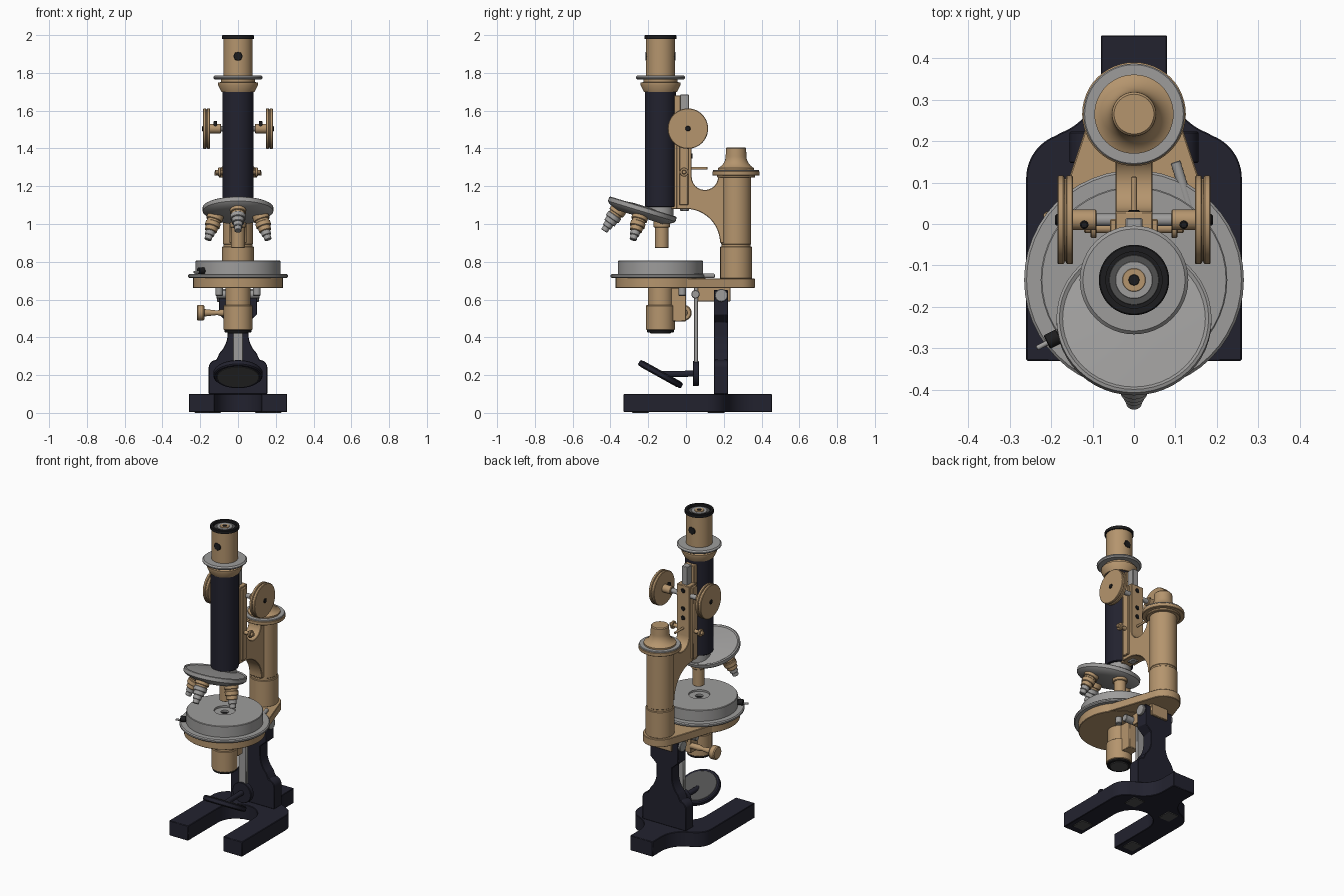
import bpy, bmesh
from math import pi, sin, cos, radians
from mathutils import Vector, Matrix

default = bpy.data.objects.get("Cube")
if default:
    bpy.data.objects.remove(default, do_unlink=True)


def material(name, *rgb):
    made = bpy.data.materials.new(name)
    made.use_nodes = True
    made.diffuse_color = (*rgb, 1)
    made.node_tree.nodes["Principled BSDF"].inputs["Base Color"].default_value = (*rgb, 1)
    return made


BRASS = material("brass", .46, .3, .155)
NAVY = material("navy enamel", .016, .016, .028)
STEEL = material("steel grey", .34, .335, .33)
BLACK = material("black", .012, .012, .013)
GLASS = material("dark glass", .08, .08, .08)

# Main axes of the instrument
LEFT, BACK, UP = Matrix.Identity(3)
SIDES = (LEFT, -LEFT)
ORIGIN = Vector()
TUBE = -.135 * BACK
COLUMN = .265 * BACK
parts = []


def finish(name, bm, mat):
    bmesh.ops.recalc_face_normals(bm, faces=bm.faces)
    mesh = bpy.data.meshes.new(name)
    bm.to_mesh(mesh)
    bm.free()
    mesh.materials.append(mat)
    ob = bpy.data.objects.new(name, mesh)
    bpy.context.collection.objects.link(ob)
    parts.append(ob)
    return ob


def turned(name, mat, profile, at=ORIGIN, axis=UP, sides=48):
    """Spin (radius, height) points around an axis, closing both ends."""
    points = [(0, profile[0][1]), *profile, (0, profile[-1][1])]
    bm = bmesh.new()
    verts = [bm.verts.new((r, 0, h)) for r, h in points]
    edges = [bm.edges.new(pair) for pair in zip(verts, verts[1:]) if pair[0].co != pair[1].co]
    bmesh.ops.spin(bm, geom=verts + edges, cent=ORIGIN, axis=UP, angle=2 * pi, steps=sides)
    bmesh.ops.remove_doubles(bm, verts=bm.verts, dist=.00001)
    bm.transform(Matrix.Translation(at) @ axis.to_track_quat('Z', 'Y').to_matrix().to_4x4())
    return finish(name, bm, mat)


def disc(name, mat, radius, low, high, at=ORIGIN, axis=UP, edge=.003, sides=48):
    """Cylinder with chamfered rims."""
    profile = [(radius - edge, low), (radius, low + edge), (radius, high - edge), (radius - edge, high)]
    return turned(name, mat, profile, at, axis, sides)


def rod(name, mat, start, end, radius):
    span = Vector(end) - Vector(start)
    return disc(name, mat, radius, 0, span.length, Vector(start), span, edge=.002, sides=24)


def prism(name, mat, outline, axis, low, high, bevel=.003):
    """Extrude a flat outline along x (y,z points), y (x,z points) or z (x,y points)."""
    slot = 'xyz'.index(axis)
    bm = bmesh.new()
    corners = []
    for point in outline:
        co = list(point)
        co.insert(slot, low)
        corners.append(bm.verts.new(co))
    result = bmesh.ops.extrude_face_region(bm, geom=[bm.faces.new(corners)])
    moved = [v for v in result['geom'] if isinstance(v, bmesh.types.BMVert)]
    bmesh.ops.translate(bm, vec=(LEFT, BACK, UP)[slot] * (high - low), verts=moved)
    ob = finish(name, bm, mat)
    mod = ob.modifiers.new("bevel", 'BEVEL')
    mod.width, mod.limit_method = bevel, 'ANGLE'
    return ob


def block(name, mat, half, front, rear, low, high, middle=0):
    outline = [(middle - half, front), (middle + half, front), (middle + half, rear), (middle - half, rear)]
    return prism(name, mat, outline, 'z', low, high)


def arc(u, v, radius, start, end, steps=12):
    angles = [radians(start + (end - start) * i / steps) for i in range(steps + 1)]
    return [(u + radius * cos(a), v + radius * sin(a)) for a in angles]


def mirrored(half):
    return half + [(-x, other) for x, other in reversed(half)]


# Horseshoe foot with thin pads underneath
shoulder = arc(.15, .11, .11, 0, 70) + arc(.23, .36, .15, 250, 180)
foot = mirrored([(.125, -.33), (.26, -.33), *shoulder, (.08, .455)])
prism("foot", NAVY, foot + arc(0, -.02, .125, 180, 0), 'z', .004, .1)
for side in SIDES:
    for name, out, y in (("front_pad", .19, -.24), ("rear_pad", .13, .16)):
        block(name, GLASS, .04, y - .045, y + .045, 0, .008, middle=side.x * out)

# Pillar with broad shoulders, narrow waist and flared head
waist = arc(.115, .24, .04, 0, 90) + arc(.2, .42, .145, 225, 180)
prism("pillar", NAVY, mirrored([(.155, .1), *waist, (.055, .48), (.1, .52), (.1, .65)]), 'y', .147, .223)
hinge = .187 * BACK + .622 * UP
disc("tilt_hinge", STEEL, .034, -.112, .112, hinge, LEFT)
block("hinge_block", BRASS, .06, .06, .235, .59, .665)
disc("hinge_pin", STEEL, .022, -.115, .115, .05 * BACK + .628 * UP, LEFT)

# Stage bracket and round rotating stage
bracket = [(.2, -.02), (.15, .13), *arc(0, COLUMN.y, .1, 15, 89)]
prism("stage_bracket", BRASS, mirrored(bracket), 'z', .662, .712)
disc("stage_base", BRASS, .238, .66, .716, TUBE)
disc("stage_ring", STEEL, .265, .714, .735, TUBE, edge=.006)
well = [(.062, .806), (.062, .795), (.024, .795), (.024, .75)]
turned("stage_drum", STEEL, [(.225, .73), (.225, .803), (.222, .806), *well], TUBE)
disc("stage_opening", BLACK, .023, .75, .785, TUBE)
rod("stage_lever", STEEL, (-.15, -.255, .745), (-.235, -.3, .745), .006)
rod("stage_screw", BLACK, (-.18, -.27, .752), (-.21, -.285, .752), .018)
rod("stage_clamp", STEEL, (.14, .02, .725), (.1, .15, .725), .012)

# Condenser under the stage
disc("condenser_neck", BRASS, .067, .56, .665, TUBE)
disc("condenser_body", BRASS, .076, .438, .57, TUBE)
disc("condenser_rim", BLACK, .071, .425, .44, TUBE)
disc("condenser_lens", GLASS, .055, .421, .43, TUBE)
block("condenser_slide", BRASS, .035, -.08, 0, .485, .662)
knob = .53 * UP - .012 * BACK
turned("condenser_stem", BRASS, [(.018, .03), (.018, .09), (.012, .11), (.02, .18)], knob, -LEFT)
disc("condenser_knob", BRASS, .042, .178, .218, knob, -LEFT, edge=.006)
for side in SIDES:
    disc("stage_underscrew", STEEL, .02, .62, .665, side * .1 - .02 * BACK)

# Mirror on its hanging bar
block("mirror_bar", STEEL, .027, .043, .064, .2, .665)
pivot = .052 * BACK + .208 * UP
disc("mirror_pivot", NAVY, .066, -.016, .016, pivot, BACK)
mirror, tilt = TUBE + .205 * UP, BACK + 1.8 * UP
disc("mirror_frame", NAVY, .13, -.016, .016, mirror, tilt, edge=.006)
disc("mirror_glass", GLASS, .113, -.018, .018, mirror, tilt)
rod("mirror_arm", NAVY, mirror, pivot, .016)

# Fine focus column with its collar and waisted cap
disc("column_base", BRASS, .084, .71, .88, COLUMN)
disc("column_groove", BRASS, .077, .87, .9, COLUMN)
disc("column", BRASS, .08, .892, 1.25, COLUMN)
disc("column_collar", BRASS, .1, 1.245, 1.265, COLUMN)
disc("collar_rim", BRASS, .125, 1.256, 1.28, COLUMN)
disc("collar_face", STEEL, .122, 1.275, 1.287, COLUMN)
cap = arc(.125, 1.36, .07, 245, 180)
turned("fine_focus_cap", BRASS, [(.095, 1.28), *cap, (.053, 1.4), (.048, 1.406)], COLUMN)

# Curved arm from column to slide
hollow, sweep = arc(.1, 1.25, .07, 180, 360), arc(0, .9, .18, 0, 90)
arm = [*sweep, (-.05, 1.08), (-.05, 1.57), (.03, 1.57), *hollow, (.22, 1.25), (.22, .9)]
prism("arm", BRASS, arm, 'x', -.045, .045)
block("slide_rail", BRASS, .035, -.085, -.03, 1.08, 1.68)
block("slide_guide", BRASS, .058, -.035, .012, 1.1, 1.56)
block("rack", STEEL, .02, -.032, .015, 1.07, 1.685)
for height in (1.36, 1.42, 1.535):
    disc("guide_screw", BLACK, .014, .02, .034, height * UP, BACK)
disc("stop_lever", BRASS, .007, .02, .115, 1.295 * UP, BACK)
stop = 1.275 * UP - .01 * BACK
disc("stop_pin", BRASS, .012, -.12, .12, stop, LEFT)

# Coarse focus wheels with grooved rims
wheel = .01 * BACK + 1.505 * UP
disc("focus_axle", STEEL, .015, -.15, .15, wheel, LEFT)
for side in SIDES:
    disc("stop_pin_head", BRASS, .024, .09, .105, stop, side)
    disc("wheel_hub", BRASS, .025, .09, .183, wheel, side)
    disc("wheel_web", BRASS, .1, .15, .177, wheel, side)
    for inner in (.147, .168):
        disc("wheel_rim", BRASS, .107, inner, inner + .017, wheel, side)
    disc("wheel_screw", BLACK, .014, .18, .19, wheel, side)
    disc("hub_screw", BLACK, .01, 0, .04, wheel + side * .12 - .012 * BACK, UP)

# Body tube and draw tube
disc("tube_seat", STEEL, .068, 1.03, 1.095, TUBE)
disc("body_tube", NAVY, .082, 1.09, 1.71, TUBE)
turned("tube_collar", BRASS, [(.088, 1.7), (.105, 1.735), (.105, 1.748), (.09, 1.752), (.09, 1.77)], TUBE)
disc("tube_flange", STEEL, .131, 1.765, 1.786, TUBE, edge=.008)
disc("draw_tube", BRASS, .077, 1.78, 1.984, TUBE)
for side in (BACK, -BACK):
    disc("tube_window", BLACK, .025, .07, .0785, TUBE + 1.888 * UP, side, sides=8)

# Eyepiece: dark rim around stepped rings
rim = [(.085, 1.98), (.085, 1.997), (.082, 2), (.068, 2), (.068, 1.985)]
turned("eyepiece_rim", BLACK, rim, TUBE)
rings = (("ring", GLASS, .06), ("seat", STEEL, .045), ("hub", BRASS, .028), ("lens", BLACK, .013))
for step, (name, mat, radius) in enumerate(rings, start=1):
    disc("eyepiece_" + name, mat, radius, 1.98, 1.985 + step * .003, TUBE, edge=.001)

# Tilted revolving nosepiece
lean = radians(17)
turret = Matrix.Translation(1.075 * UP - .232 * BACK) @ Matrix.Rotation(-lean, 4, 'X')
turret_axis = turret.to_3x3() @ UP
plate = [(.13, -.04), (.175, -.02), (.187, -.008), (.187, .014), (.18, .018), (.172, .012), (.05, .022)]
turned("nosepiece", STEEL, plate, turret.translation, turret_axis)

# Objectives, each a stack of stepped rings; the rear one is plain
for name, out in (("left", LEFT), ("right", -LEFT), ("front", -BACK), ("rear", BACK)):
    at = turret @ (out * .115 - .02 * UP)
    down = turret.to_3x3() @ (out * sin(lean) - UP * cos(lean))
    disc("objective_mount_" + name, BRASS, .043, 0, .04, at, down)
    if name == "rear":
        disc("objective_rear", BRASS, .036, .03, .15, at, down)
        continue
    barrel = STEEL if name == "front" else BRASS
    rings = ((.036, BRASS), (.04, barrel), (.033, barrel), (.025, STEEL), (.019, STEEL))
    for step, (radius, mat) in enumerate(rings, start=1):
        disc("objective_ring_" + name, mat, radius, step * .025, step * .025 + .028, at, down)

# Smooth the round surfaces and keep the edges sharp
bpy.ops.object.select_all(action='DESELECT')
for ob in parts:
    ob.select_set(True)
bpy.context.view_layer.objects.active = parts[0]
bpy.ops.object.shade_smooth_by_angle(angle=radians(32))
